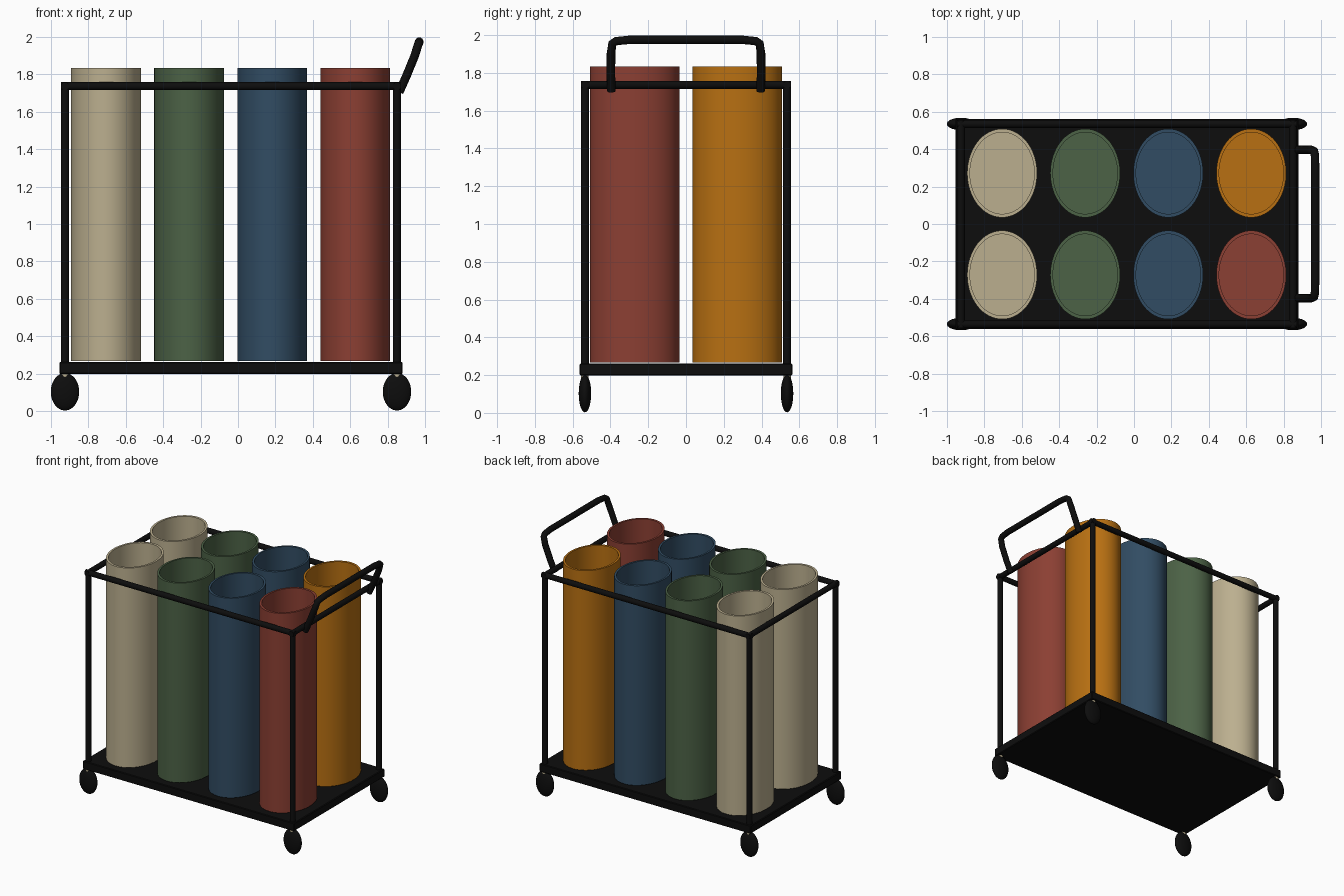
import bpy
import bmesh
import math
from mathutils import Vector, Matrix

if "Cube" in bpy.data.objects:
    bpy.data.objects.remove(bpy.data.objects["Cube"], do_unlink=True)


def make_material(name, rgb):
    mat = bpy.data.materials.new(name)
    mat.use_nodes = True
    mat.diffuse_color = (*rgb, 1)
    mat.node_tree.nodes["Principled BSDF"].inputs["Base Color"].default_value = (*rgb, 1)
    return mat


black = make_material("black", (0.004, 0.004, 0.004))
beige = make_material("beige", (0.50, 0.43, 0.275))
green = make_material("green", (0.072, 0.122, 0.061))
blue = make_material("blue", (0.031, 0.073, 0.125))
red = make_material("brick red", (0.26, 0.050, 0.033))
orange = make_material("orange", (0.48, 0.162, 0.006))


def finish(name, bm, mat, smooth=True):
    bmesh.ops.recalc_face_normals(bm, faces=bm.faces)
    mesh = bpy.data.meshes.new(name)
    bm.to_mesh(mesh)
    bm.free()
    mesh.materials.append(mat)
    obj = bpy.data.objects.new(name, mesh)
    bpy.context.collection.objects.link(obj)
    if smooth:
        bpy.ops.object.select_all(action='DESELECT')
        obj.select_set(True)
        bpy.context.view_layer.objects.active = obj
        bpy.ops.object.shade_smooth_by_angle(angle=math.radians(40))
    return obj


def rod(name, start, end, radius, mat):
    a, b = Vector(start), Vector(end)
    turn = (b - a).to_track_quat('Z', 'Y').to_matrix().to_4x4()
    bm = bmesh.new()
    bmesh.ops.create_cone(bm, cap_ends=True, segments=16, radius1=radius, radius2=radius,
                          depth=(b - a).length,
                          matrix=Matrix.Translation((a + b) / 2) @ turn)
    return finish(name, bm, mat)


def open_bin(name, x, y, mat):
    """Oval cup: outer wall, rim, inner wall and floor, from stacked rings."""
    rx, ry, inner = 0.187, 0.237, 0.92
    rings = [(1, 0.268), (1, 1.835), (inner, 1.835), (inner, 0.30)]
    count = 64
    bm = bmesh.new()
    loops = []
    for scale, z in rings:
        loops.append([bm.verts.new((x + rx * scale * math.cos(math.tau * i / count),
                                    y + ry * scale * math.sin(math.tau * i / count), z))
                      for i in range(count)])
    for low, high in zip(loops, loops[1:]):
        for i in range(count):
            j = (i + 1) % count
            bm.faces.new((low[i], low[j], high[j], high[i]))
    bm.faces.new(loops[0])
    bm.faces.new(loops[-1])
    return finish(name, bm, mat)


RIGHT_X, LEFT_X, SIDE_Y = -0.925, 0.85, 0.535
RAIL_Z, ROD = 1.737, 0.021
MID_X = (RIGHT_X + LEFT_X) / 2

# Base tray
bm = bmesh.new()
bmesh.ops.create_cube(bm, size=1, matrix=Matrix.Translation((MID_X, 0, 0.23))
                      @ Matrix.Diagonal((1.835, 1.125, 0.064, 1)))
bmesh.ops.bevel(bm, geom=bm.edges[:], offset=0.005, segments=1, affect='EDGES')
finish("base_tray", bm, black, smooth=False)

# Corner posts, casters and their stems
for end, x in (("right", RIGHT_X), ("left", LEFT_X)):
    for side, y in (("front", -SIDE_Y), ("back", SIDE_Y)):
        tag = f"{side}_{end}"
        rod(f"{tag}_post", (x, y, 0.25), (x, y, RAIL_Z), ROD, black)

        bm = bmesh.new()
        bmesh.ops.create_uvsphere(bm, u_segments=32, v_segments=20, radius=1,
                                  matrix=Matrix.Translation((x, y, 0.103))
                                  @ Matrix.Diagonal((0.076, 0.033, 0.1, 1)))
        finish(f"{tag}_wheel", bm, black)

        rod(f"{tag}_wheel_stem", (x, y, 0.13), (x, y, 0.21), 0.02, beige)

# Top rails
for side, y in (("front", -SIDE_Y), ("back", SIDE_Y)):
    rod(f"{side}_rail", (RIGHT_X - ROD, y, RAIL_Z), (LEFT_X + ROD, y, RAIL_Z), ROD, black)
for end, x in (("right", RIGHT_X), ("left", LEFT_X)):
    rod(f"{end}_rail", (x, -SIDE_Y - ROD, RAIL_Z), (x, SIDE_Y + ROD, RAIL_Z), ROD, black)

# Eight bins, four columns of two
columns = [("beige", beige, beige), ("green", green, green),
           ("blue", blue, blue), ("end", red, orange)]
for i, (label, front_mat, back_mat) in enumerate(columns):
    x = -0.705 + 0.444 * i
    open_bin(f"front_{label}_bin", x, -0.272, front_mat)
    open_bin(f"back_{label}_bin", x, 0.272, back_mat)

# Push handle: mirrored path swept as a round tube
half = [(0.862, 0.395, 1.705), (0.90, 0.398, 1.79), (0.945, 0.397, 1.90),
        (0.962, 0.39, 1.955), (0.967, 0.37, 1.968), (0.969, 0.30, 1.975)]
path = half + [(x, -y, z) for x, y, z in reversed(half)]
curve = bpy.data.curves.new("push_handle_path", 'CURVE')
curve.dimensions = '3D'
curve.bevel_depth = 0.023
curve.bevel_resolution = 4
curve.use_fill_caps = True
spline = curve.splines.new('POLY')
spline.points.add(len(path) - 1)
for point, co in zip(spline.points, path):
    point.co = (*co, 1)
spline.use_smooth = True
curve.materials.append(black)
handle = bpy.data.objects.new("push_handle", curve)
bpy.context.collection.objects.link(handle)
